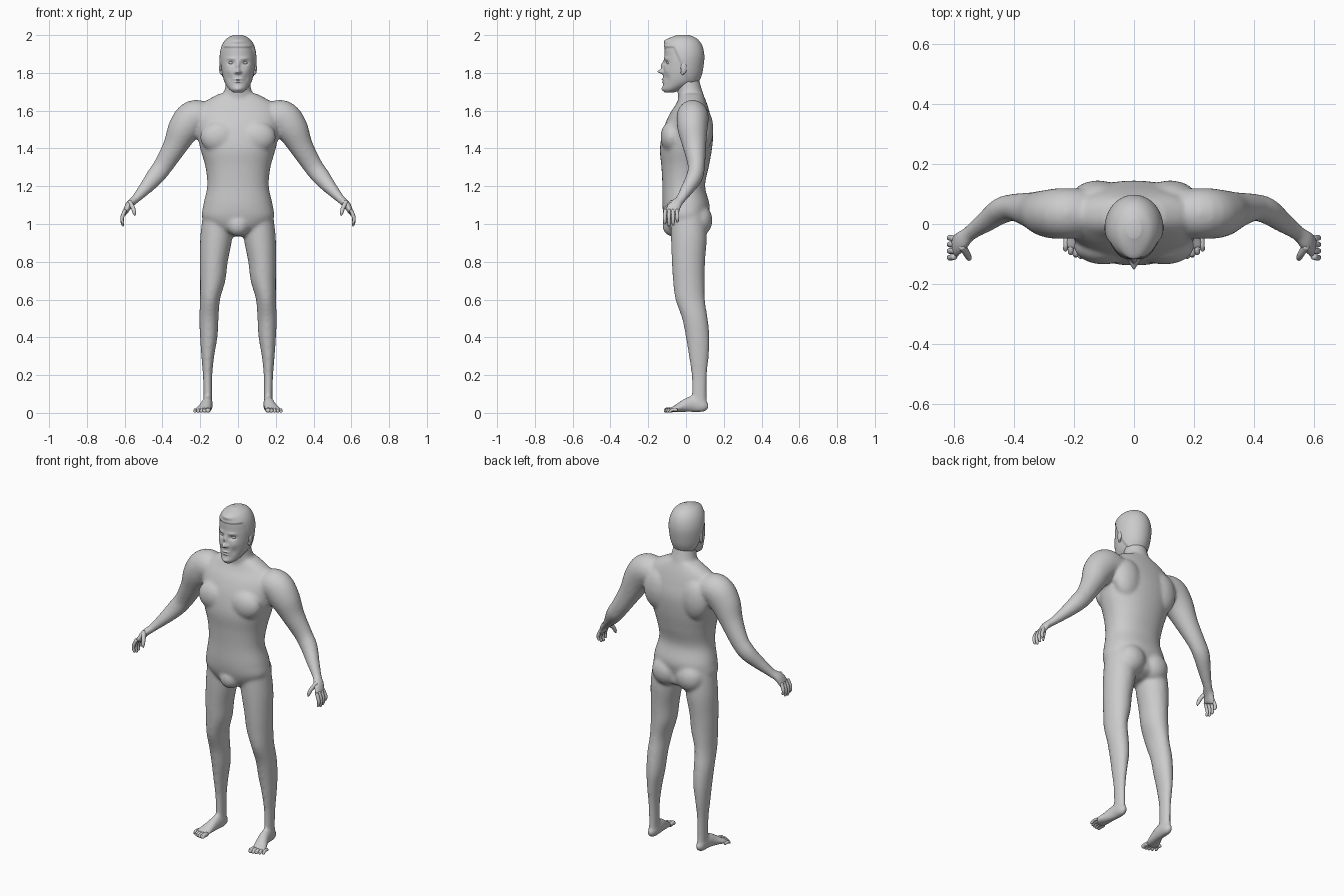
import bpy, bmesh, math
from mathutils import Vector, Matrix

if "Cube" in bpy.data.objects:
    bpy.data.objects.remove(bpy.data.objects["Cube"], do_unlink=True)

X, Y, Z = Vector((1, 0, 0)), Vector((0, 1, 0)), Vector((0, 0, 1))

skin = bpy.data.materials.new("plain grey")
skin.use_nodes = True
grey = (0.6, 0.6, 0.6, 1)
skin.diffuse_color = grey
skin.node_tree.nodes["Principled BSDF"].inputs["Base Color"].default_value = grey


def spline(stations, steps):
    """Smooth the stations with a Catmull-Rom curve."""
    pts = [Vector(s) for s in stations]
    pts = [pts[0] * 2 - pts[1]] + pts + [pts[-1] * 2 - pts[-2]]
    out = []
    for a, b, c, d in zip(pts, pts[1:], pts[2:], pts[3:]):
        for k in range(steps):
            t = k / steps
            out.append((b * 2 + (c - a) * t + (a * 2 - b * 5 + c * 4 - d) * t ** 2
                        + (b * 3 - a - c * 3 + d) * t ** 3) / 2)
    return out + [pts[-2]]


def loft(bm, stations, side=X, axis=None, mirror=1, sides=24, steps=5, power=2.0):
    """Skin rings along a path; a station is x, y, z, side radius, other radius."""
    path = spline(stations, steps)
    rings = []
    for i, s in enumerate(path):
        tangent = axis
        if axis is None:
            before, after = path[max(i - 1, 0)], path[min(i + 1, len(path) - 1)]
            tangent = (Vector(after[:3]) - Vector(before[:3])).normalized()
        u = (side - tangent * side.dot(tangent)).normalized()
        v = tangent.cross(u)
        ring = []
        for k in range(sides):
            a = math.tau * k / sides
            c, n = math.cos(a), math.sin(a)
            p = Vector(s[:3])
            p += u * max(s[3], 0.001) * math.copysign(abs(c) ** (2 / power), c)
            p += v * max(s[4], 0.001) * math.copysign(abs(n) ** (2 / power), n)
            p.x *= mirror
            ring.append(bm.verts.new(p))
        rings.append(ring)
    for r, q in zip(rings, rings[1:]):
        for k in range(sides):
            j = (k + 1) % sides
            bm.faces.new((r[k], r[j], q[j], q[k]))
    bm.faces.new(rings[0])
    bm.faces.new(rings[-1])


def blob(bm, centre, radii):
    m = Matrix.Translation(centre) @ Matrix.Diagonal((*radii, 1))
    bmesh.ops.create_uvsphere(bm, u_segments=24, v_segments=16, radius=1, matrix=m)


def finish(bm, name):
    bmesh.ops.recalc_face_normals(bm, faces=bm.faces[:])
    mesh = bpy.data.meshes.new(name)
    bm.to_mesh(mesh)
    bm.free()
    mesh.materials.append(skin)
    mesh.shade_smooth()
    ob = bpy.data.objects.new(name, mesh)
    bpy.context.collection.objects.link(ob)
    return ob


# Torso and neck
body = bmesh.new()
loft(body, [(0, 0, .935, .04, .05), (0, .01, .97, .13, .1), (0, 0, 1.03, .188, .115),
            (0, 0, 1.1, .184, .125), (0, -.012, 1.2, .163, .113), (0, -.005, 1.3, .172, .125),
            (0, 0, 1.4, .2, .138), (0, .012, 1.5, .22, .132), (0, .02, 1.58, .22, .108),
            (0, .03, 1.64, .185, .08), (0, .03, 1.69, .1, .06)], axis=Z, sides=40, power=2.2)
loft(body, [(0, .04, 1.58, .1, .07), (0, .025, 1.68, .08, .068), (0, .015, 1.73, .067, .064),
            (0, 0, 1.8, .062, .06)], axis=Z)
blob(body, (0, -.075, .995), (.06, .05, .06))

for m in (1, -1):
    # Chest, shoulder blade and buttock masses
    blob(body, (m * .1, -.075, 1.46), (.1, .06, .085))
    blob(body, (m * .12, .085, 1.5), (.09, .06, .12))
    blob(body, (m * .078, .07, 1.02), (.085, .07, .085))
    # Leg
    loft(body, [(.105, .01, 1.06, .08, .09), (.115, .015, .93, .085, .095),
                (.128, .013, .8, .074, .088), (.134, .015, .7, .067, .084),
                (.148, .022, .6, .053, .078), (.154, .047, .5, .051, .068),
                (.155, .062, .4, .046, .063), (.16, .068, .3, .034, .053),
                (.161, .07, .2, .025, .041), (.16, .07, .1, .023, .039),
                (.16, .072, .03, .024, .04)], axis=-Z, mirror=m)
    # Foot
    loft(body, [(.16, .118, .03, .012, .018), (.16, .09, .036, .025, .033),
                (.162, .03, .046, .028, .043), (.172, -.02, .033, .034, .03),
                (.185, -.06, .02, .042, .017), (.188, -.085, .015, .041, .011)], mirror=m)
    # Arm and palm
    loft(body, [(.15, .035, 1.56, .08, .075), (.23, .035, 1.565, .085, .092),
                (.285, .035, 1.505, .08, .086), (.335, .045, 1.41, .062, .064),
                (.395, .055, 1.31, .046, .052), (.44, .045, 1.25, .044, .048),
                (.49, .01, 1.19, .036, .036), (.545, -.03, 1.13, .027, .023),
                (.577, -.058, 1.1, .036, .02), (.6, -.078, 1.055, .042, .013)],
         side=Y, mirror=m)

skin_body = finish(body, "body")
fuse = skin_body.modifiers.new("fuse", 'REMESH')
fuse.mode = 'VOXEL'
fuse.voxel_size = 0.009
fuse.use_smooth_shade = True
soften = skin_body.modifiers.new("soften", 'SMOOTH')
soften.factor = 0.5
soften.iterations = 8

# Fingers, thumb and toes
for m, label in ((1, "left"), (-1, "right")):
    hand = bmesh.new()
    for i, length in enumerate((.058, .068, .064, .048)):
        y = -.112 + i * .022
        loft(hand, [(.597, y * .9 - .008, 1.075, .01, .01), (.61, y, 1.045, .01, .01),
                    (.614, y, 1.055 - length * .55, .009, .009),
                    (.609, y, 1.062 - length, .007, .007),
                    (.607, y, 1.056 - length, .002, .002)], side=Y, mirror=m, sides=12)
    loft(hand, [(.573, -.07, 1.115, .016, .013), (.556, -.1, 1.085, .012, .011),
                (.549, -.113, 1.06, .01, .009), (.546, -.116, 1.044, .003, .003)],
         side=Y, mirror=m, sides=12)
    finish(hand, label + "_fingers")

    toes = bmesh.new()
    for i in range(5):
        x, r = .157 + i * .0172, .0125 - i * .0011
        tip = -.117 + i * i * .0016
        loft(toes, [(x, tip + .045, .015, r, r), (x + .001, tip + .02, .016, r, r),
                    (x + .002, tip + .006, r, r, r * .9), (x + .002, tip, r, r * .4, r * .4)],
             mirror=m, sides=12)
    finish(toes, label + "_toes")

# Head with a raised cap of hair and a modelled face
head = bmesh.new()
loft(head, [(0, -.09, 1.695, .022, .022), (0, -.07, 1.713, .046, .053),
            (0, -.036, 1.745, .068, .085), (0, -.024, 1.78, .08, .097),
            (0, -.017, 1.83, .088, .102), (0, -.012, 1.89, .09, .102),
            (0, -.015, 1.94, .08, .095), (0, -.015, 1.975, .057, .07),
            (0, -.015, 1.994, .022, .03)], axis=Z, sides=96, steps=12)
bmesh.ops.recalc_face_normals(head, faces=head.faces[:])
head.normal_update()

# Face bumps: x, z, width, height, depth
features = [(0, 1.807, .011, .011, .03), (0, 1.838, .008, .022, .014),
            (.013, 1.802, .007, .007, .01), (.036, 1.852, .017, .011, -.013),
            (.035, 1.876, .022, .007, .005), (0, 1.766, .02, .0045, .008),
            (0, 1.752, .017, .0045, .007), (0, 1.715, .02, .012, .006),
            (.05, 1.812, .018, .018, .004), (.045, 1.77, .016, .02, -.005),
            (0, 1.968, .05, .014, .016)]
moves = []
for v in head.verts:
    x, y, z = v.co
    hairline = min(max(z - 1.935, y + .06 - (1.93 - z) * .45), z - 1.75)
    t = min(max(hairline / .008 + .5, 0), 1)
    move = v.normal * .007 * t * t * (3 - 2 * t)
    for fx, fz, w, h, depth in features:
        near = math.exp(-((abs(x) - fx) / w) ** 2 - ((z - fz) / h) ** 2)
        move = move - Y * depth * near * min(max(-v.normal.y * 1.3, 0), 1)
    moves.append(move)
for v, move in zip(head.verts, moves):
    v.co += move
finish(head, "head")

for m, label in ((1, "left"), (-1, "right")):
    eye = bmesh.new()
    blob(eye, (m * .036, -.089, 1.853), (.015, .014, .009))
    finish(eye, label + "_eye")
    ear = bmesh.new()
    blob(ear, (m * .092, -.012, 1.825), (.008, .016, .03))
    blob(ear, (m * .088, -.018, 1.803), (.008, .01, .014))
    finish(ear, label + "_ear")
